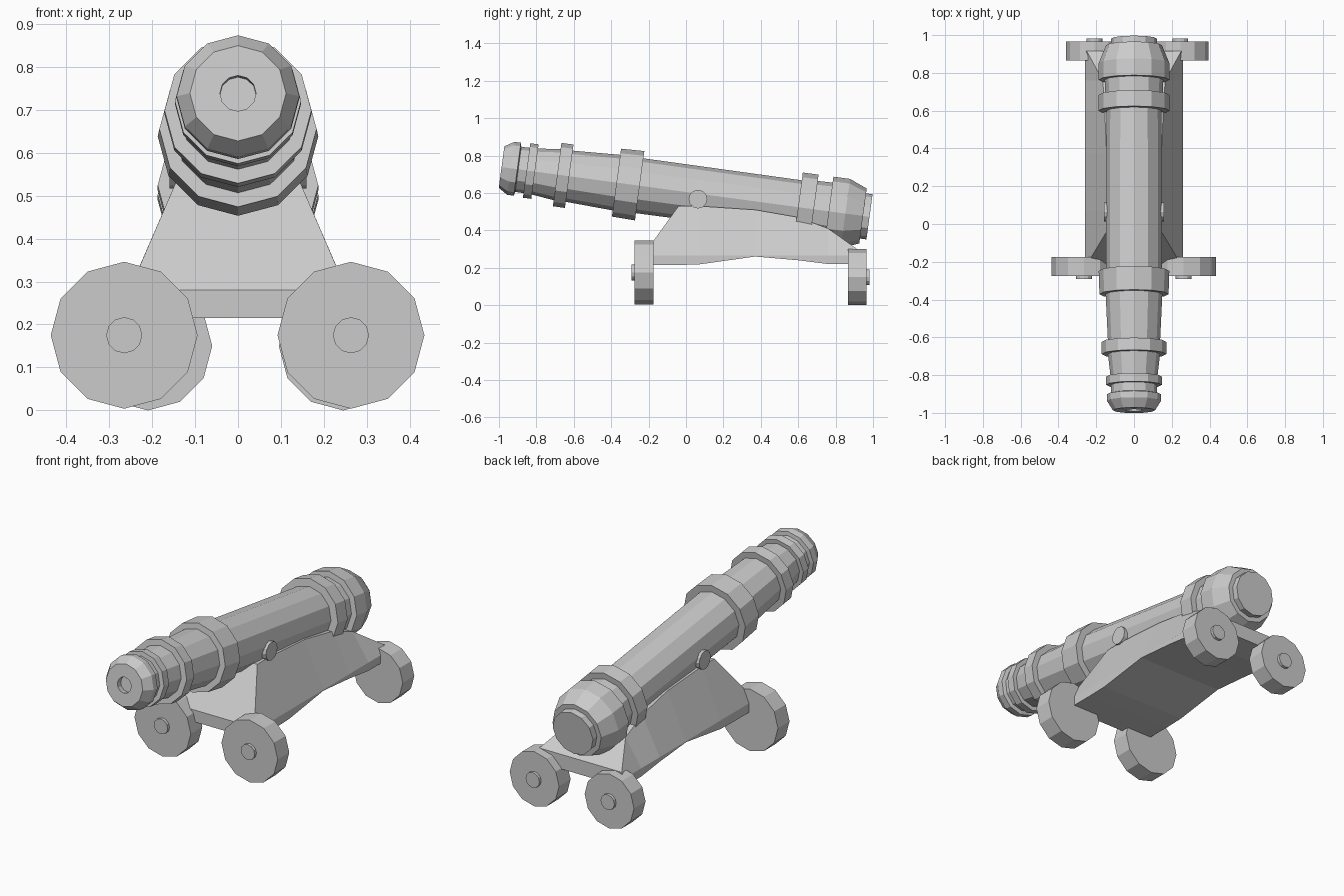
import bpy, bmesh, math
from mathutils import Matrix

if "Cube" in bpy.data.objects:
    bpy.data.objects.remove(bpy.data.objects["Cube"])


def finish(bm, name, matrix=Matrix()):
    bmesh.ops.recalc_face_normals(bm, faces=bm.faces)
    mesh = bpy.data.meshes.new(name)
    bm.to_mesh(mesh)
    bm.free()
    ob = bpy.data.objects.new(name, mesh)
    ob.matrix_world = matrix
    bpy.context.collection.objects.link(ob)
    return ob


def loft(name, sections, matrix=Matrix()):
    """Skin a list of closed vertex loops and cap both ends."""
    bm = bmesh.new()
    loops = [[bm.verts.new(p) for p in s] for s in sections]
    n = len(loops[0])
    for a, b in zip(loops, loops[1:]):
        for i in range(n):
            j = (i + 1) % n
            bm.faces.new((a[i], a[j], b[j], b[i]))
    bm.faces.new(loops[0])
    bm.faces.new(loops[-1])
    return finish(bm, name, matrix)


def lathe(name, profile, matrix=Matrix(), sides=12):
    """Revolve (y, radius) points around the y axis."""
    ang = [2 * math.pi * i / sides for i in range(sides)]
    return loft(name, [[(r * math.cos(a), y, r * math.sin(a)) for a in ang]
                       for y, r in profile], matrix)


# Barrel: shallow bore, muzzle, raised bands and rounded breech
barrel = [(-.965, .042), (-.995, .042), (-.995, .112), (-.945, .143), (-.91, .143),
          (-.905, .122), (-.86, .122), (-.86, .147), (-.815, .147), (-.815, .124),
          (-.695, .138), (-.695, .171), (-.63, .171), (-.63, .138),
          (-.375, .15), (-.375, .183), (-.25, .187), (-.25, .148),
          (.605, .145), (.605, .187), (.69, .187), (.69, .153),
          (.77, .155), (.77, .187), (.86, .187), (.955, .148),
          (.955, .122), (.99, .122)]
lathe("barrel", barrel,
      Matrix.Translation((0, 0, .605)) @ Matrix.Rotation(-math.radians(7.7), 4, 'X'))

# Trunnion pegs on both sides of the barrel
lathe("trunnion", [(-.16, .05), (.16, .05)],
      Matrix.Translation((0, .064, .567)) @ Matrix.Rotation(math.pi / 2, 4, 'Z'))

# Carriage: y, bottom z, top z, top half width
stations = [(-.22, .215, .28, .253), (-.04, .215, .53, .145), (.07, .218, .53, .145),
            (.37, .26, .51, .145), (.60, .24, .47, .155), (.76, .22, .41, .165),
            (.915, .22, .30, .25)]
loft("carriage", [[(-.26, y, zb), (.26, y, zb), (.26, y, .265),
                   (w, y, zt), (-w, y, zt), (-.26, y, .265)]
                  for y, zb, zt, w in stations])

# Wheels with hubs: name, x, y, radius, outward direction
for name, x, y, r, out in [("front_left", -.265, -.225, .171, -1),
                           ("front_right", .263, -.225, .171, -1),
                           ("rear_left", -.21, .915, .15, 1),
                           ("rear_right", .245, .915, .15, 1)]:
    z = r + (.004 if out < 0 else 0)
    lathe(name + "_wheel", [(-.05, r), (.05, r), (.05, .042), (.066, .042)],
          Matrix.Translation((x, y, z)) @ Matrix.Diagonal((1, out, 1, 1)))
